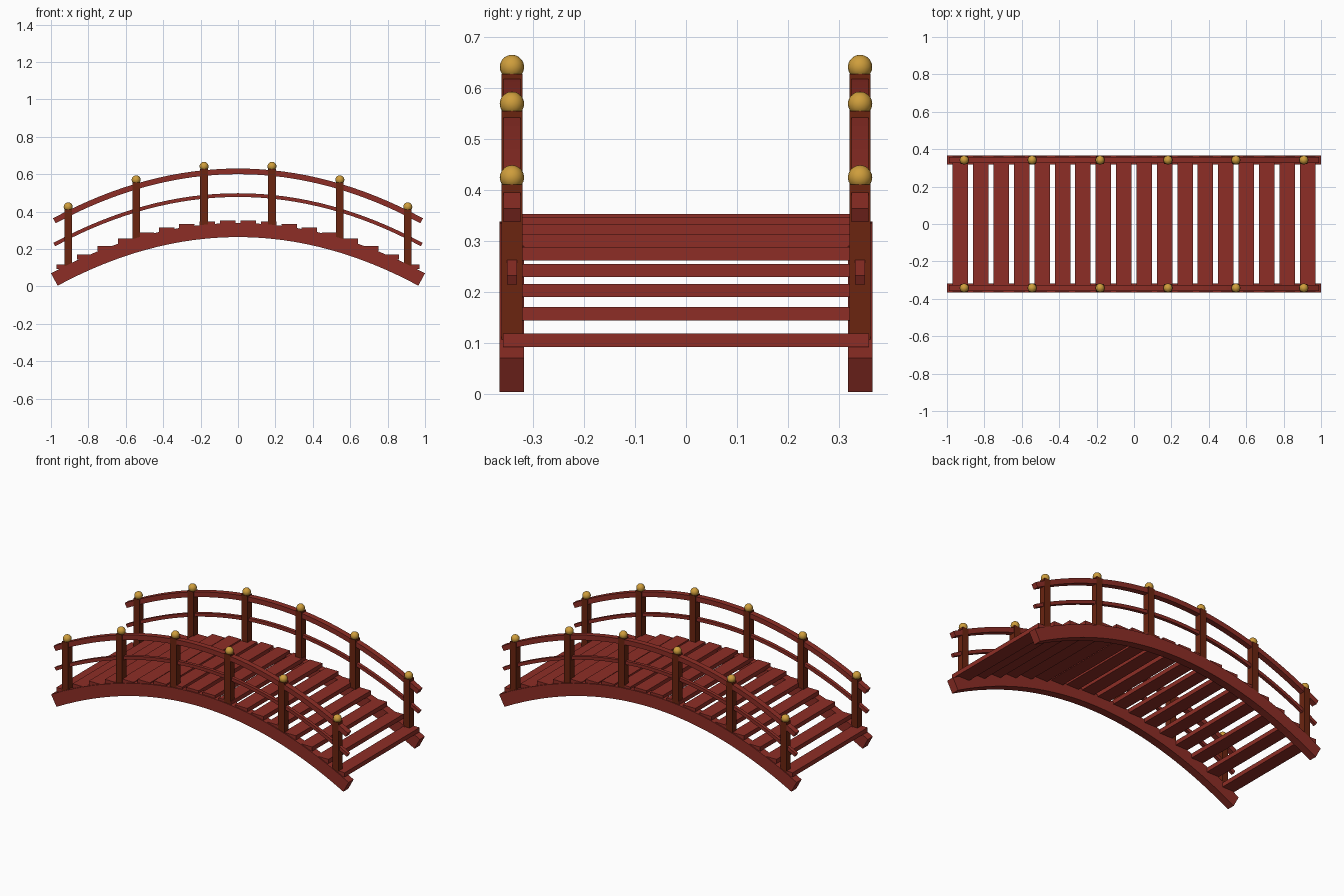
import bpy, bmesh, math
from mathutils import Vector

if "Cube" in bpy.data.objects:
    bpy.data.objects.remove(bpy.data.objects["Cube"])

SIDE_Y = 0.342      # distance of each side frame from the centre line
HALF = 0.982        # half length of the curved members


def arch(x):
    return 0.301 - 0.274 * x * x


def material(name, rgb):
    m = bpy.data.materials.new(name)
    m.diffuse_color = (*rgb, 1)
    m.use_nodes = True
    m.node_tree.nodes["Principled BSDF"].inputs["Base Color"].default_value = m.diffuse_color
    return m


RED = material("red_wood", (0.27, 0.027, 0.019))
BROWN = material("brown_wood", (0.145, 0.018, 0.005))
GOLD = material("gold", (0.62, 0.34, 0.045))


def make_object(name, bm, mat):
    bmesh.ops.recalc_face_normals(bm, faces=bm.faces[:])
    me = bpy.data.meshes.new(name)
    bm.to_mesh(me)
    bm.free()
    me.materials.append(mat)
    ob = bpy.data.objects.new(name, me)
    bpy.context.collection.objects.link(ob)
    return ob


def box(name, center, size, mat):
    bm = bmesh.new()
    bmesh.ops.create_cube(bm, size=1)
    for v in bm.verts:
        v.co = Vector(c + p * s for c, p, s in zip(center, v.co, size))
    return make_object(name, bm, mat)


def arched_bar(name, y, lift, width, height, mat, steps=32):
    """Rectangular bar swept along the arch, square to its slope."""
    bm = bmesh.new()
    rings = []
    for i in range(steps + 1):
        x = HALF * (2 * i / steps - 1)
        normal = Vector((0.548 * x, 0, 1)).normalized()
        mid = Vector((x, y, arch(x) + lift))
        rings.append([bm.verts.new(mid + normal * (b * height / 2) + Vector((0, a * width / 2, 0)))
                      for a, b in ((-1, -1), (1, -1), (1, 1), (-1, 1))])
    for r, s in zip(rings, rings[1:]):
        for k in range(4):
            bm.faces.new((r[k], r[(k + 1) % 4], s[(k + 1) % 4], s[k]))
    bm.faces.new(rings[0])
    bm.faces.new(rings[-1])
    return make_object(name, bm, mat)


def ball(name, center, radius, mat):
    bm = bmesh.new()
    bmesh.ops.create_uvsphere(bm, u_segments=16, v_segments=10, radius=radius)
    bmesh.ops.translate(bm, verts=bm.verts[:], vec=center)
    for f in bm.faces:
        f.smooth = True
    return make_object(name, bm, mat)


# Side frames: beam, two rails, six posts with gold caps
for side, y in (("front", -SIDE_Y), ("back", SIDE_Y)):
    arched_bar(f"{side}_beam", y, 0, 0.048, 0.075, RED)
    arched_bar(f"{side}_top_rail", y, 0.314, 0.034, 0.030, RED)
    arched_bar(f"{side}_middle_rail", y, 0.187, 0.020, 0.020, RED)
    for i in range(6):
        x = -0.908 + i * 0.3632
        z = arch(x)
        box(f"{side}_post_{i + 1}", (x, y, z + 0.168), (0.041, 0.041, 0.336), BROWN)
        ball(f"{side}_post_cap_{i + 1}", (x, y, z + 0.350), 0.024, GOLD)

# Level deck planks stepping over the arch
for i in range(18):
    x = -0.928 + i * 2 * 0.928 / 17
    box(f"plank_{i + 1}", (x, 0, arch(x) + 0.040), (0.083, 0.72, 0.026), RED)
